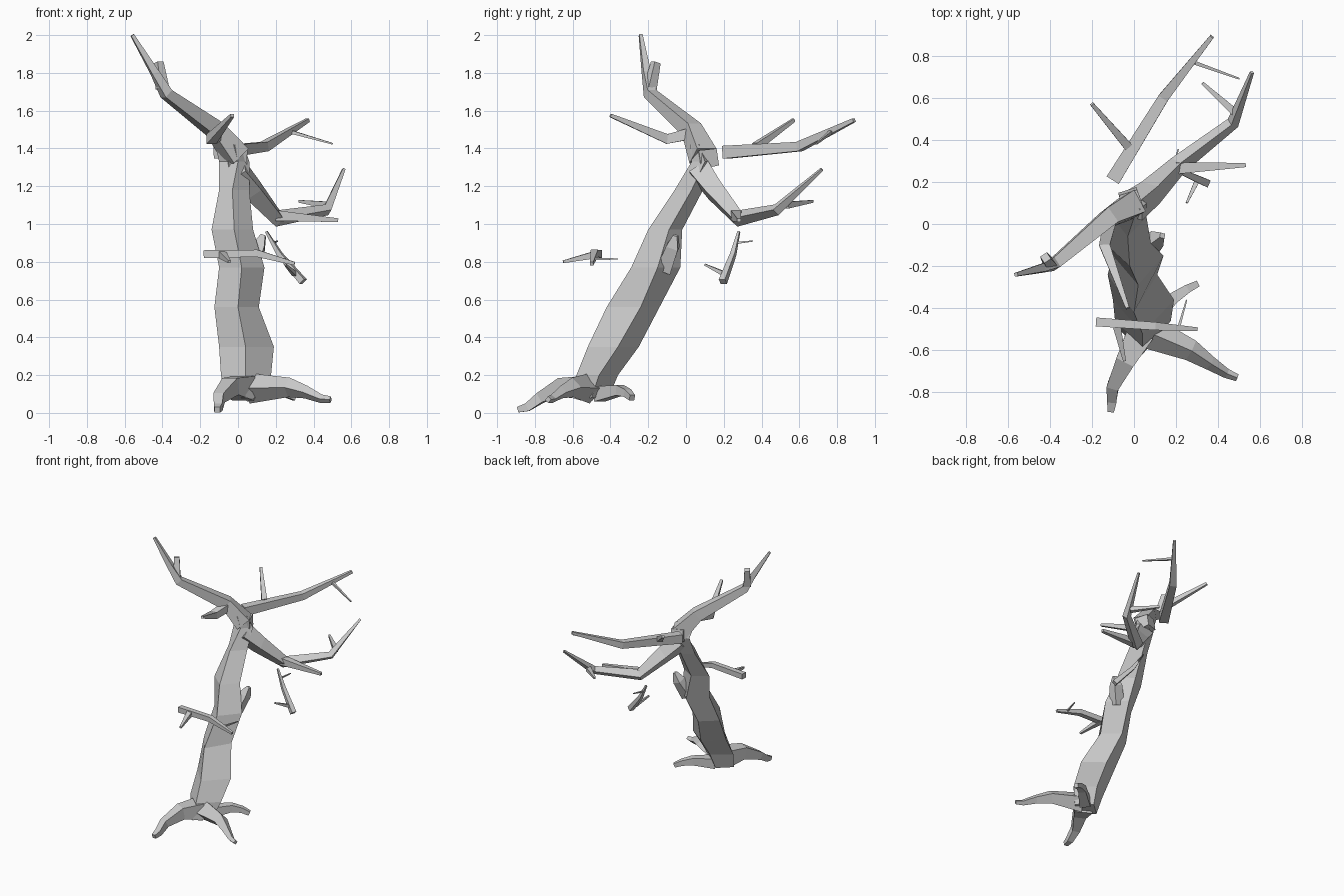
import bpy, bmesh
from mathutils import Vector


def loft(name, rings):
    """Skin a stack of equal-sided rings and cap both ends."""
    bm = bmesh.new()
    loops = [[bm.verts.new(p) for p in ring] for ring in rings]
    n = len(loops[0])
    for a, b in zip(loops, loops[1:]):
        for i in range(n):
            j = (i + 1) % n
            bm.faces.new((a[i], a[j], b[j], b[i]))
    bm.faces.new(loops[0][::-1])
    bm.faces.new(loops[-1])
    bmesh.ops.recalc_face_normals(bm, faces=bm.faces)
    mesh = bpy.data.meshes.new(name)
    bm.to_mesh(mesh)
    bm.free()
    obj = bpy.data.objects.new(name, mesh)
    bpy.context.collection.objects.link(obj)
    return obj


def limb(name, *path, diamond=False):
    """Four-sided tapering limb; each path point is (x, y, z, half width)."""
    pts = [Vector(p[:3]) for p in path]
    rings = []
    for i, p in enumerate(pts):
        before = (p - pts[i - 1]).normalized() if i else Vector()
        after = (pts[i + 1] - p).normalized() if i < len(pts) - 1 else Vector()
        d = (before + after).normalized()
        side = d.cross(Vector((0, 0, 1))).normalized()
        up = side.cross(d)
        r = path[i][3]
        if diamond:
            k = r * 1.15
            corners = [(k, 0), (0, k), (-k, 0), (0, -k)]
        else:
            corners = [(r, r), (-r, r), (-r, -r), (r, -r)]
        rings.append([p + side * a + up * b for a, b in corners])
    return loft(name, rings)


# Leaning trunk: z, left x, front x, right x, front y, side y, back y
trunk = [
    (0.08, -0.07, 0.04, 0.13, -0.62, -0.50, -0.41),
    (0.20, -0.09, 0.04, 0.175, -0.58, -0.46, -0.36),
    (0.35, -0.10, 0.04, 0.19, -0.52, -0.36, -0.25),
    (0.56, -0.125, 0.00, 0.11, -0.42, -0.24, -0.14),
    (0.77, -0.10, 0.02, 0.14, -0.29, -0.15, -0.03),
    (0.97, -0.14, -0.02, 0.08, -0.20, -0.09, -0.02),
    (1.18, -0.10, -0.03, 0.06, -0.06, 0.03, 0.09),
    (1.33, -0.10, 0.00, 0.06, 0.03, 0.10, 0.15),
    (1.42, -0.12, -0.02, 0.03, 0.02, 0.07, 0.11),
]
loft("trunk", [[(xl, ys, z), (xf, yf, z), (xr, ys, z), ((xl + xr) / 2, yb, z)]
               for z, xl, xf, xr, yf, ys, yb in trunk])

# Broken stubs on the trunk
limb("trunk_stub", (0.06, -0.12, 0.76, 0.05), (0.11, -0.07, 0.88, 0.04),
     (0.135, -0.055, 0.94, 0.015), diamond=True)
limb("crown_stub", (0.0, 0.06, 1.34, 0.05), (-0.03, 0.155, 1.355, 0.045))

# Roots
limb("front_root", (0.03, -0.52, 0.13, 0.065), (-0.04, -0.65, 0.14, 0.045),
     (-0.10, -0.77, 0.08, 0.028), (-0.105, -0.84, 0.03, 0.022),
     (-0.11, -0.89, 0.017, 0.015))
limb("right_root", (0.06, -0.51, 0.13, 0.07), (0.27, -0.60, 0.135, 0.045),
     (0.36, -0.66, 0.11, 0.03), (0.44, -0.71, 0.075, 0.02),
     (0.49, -0.73, 0.07, 0.015), diamond=True)
limb("back_root", (0.07, -0.46, 0.10, 0.04), (0.19, -0.35, 0.12, 0.027),
     (0.25, -0.31, 0.105, 0.02), (0.30, -0.285, 0.08, 0.015))

# Left branch with fork and side branch
limb("left_branch", (-0.01, 0.09, 1.36, 0.058), (-0.12, 0.03, 1.50, 0.042),
     (-0.38, -0.19, 1.69, 0.027), (-0.44, -0.21, 1.80, 0.02),
     (-0.56, -0.24, 2.0, 0.009))
limb("left_fork", (-0.40, -0.19, 1.72, 0.026), (-0.42, -0.16, 1.855, 0.019))
limb("left_side_branch", (-0.11, 0.03, 1.48, 0.03), (-0.14, -0.10, 1.45, 0.026),
     (-0.03, -0.40, 1.575, 0.009))

# Right branch with twigs
limb("right_branch", (-0.01, 0.08, 1.28, 0.07), (0.08, 0.15, 1.18, 0.058),
     (0.21, 0.28, 1.03, 0.04), (0.47, 0.48, 1.075, 0.027),
     (0.56, 0.72, 1.29, 0.009), diamond=True)
limb("right_twig_low", (0.20, 0.265, 1.045, 0.028), (0.53, 0.28, 1.02, 0.01))
limb("right_twig_high", (0.48, 0.53, 1.10, 0.018), (0.325, 0.67, 1.12, 0.007))

# Back branch with twigs
limb("back_branch", (-0.10, 0.21, 1.38, 0.034), (0.14, 0.60, 1.41, 0.025),
     (0.37, 0.89, 1.55, 0.01))
limb("back_twig_left", (-0.03, 0.37, 1.41, 0.02), (-0.20, 0.57, 1.55, 0.009))
limb("back_twig_right", (0.29, 0.765, 1.485, 0.009), (0.50, 0.69, 1.425, 0.004))

# Loose front branch with twigs
limb("front_branch", (-0.18, -0.465, 0.84, 0.021), (0.10, -0.485, 0.845, 0.019),
     (0.30, -0.50, 0.79, 0.009))
limb("front_twig_left", (-0.085, -0.47, 0.84, 0.02), (-0.045, -0.65, 0.80, 0.007))
limb("front_twig_right", (0.21, -0.50, 0.815, 0.007), (0.25, -0.36, 0.815, 0.003))

# Loose low branch with twigs
limb("low_branch", (0.345, 0.195, 0.695, 0.018), (0.22, 0.25, 0.84, 0.013),
     (0.15, 0.28, 0.96, 0.006))
limb("low_twig_front", (0.30, 0.205, 0.735, 0.012), (0.25, 0.10, 0.785, 0.005))
limb("low_twig_back", (0.185, 0.265, 0.90, 0.006), (0.21, 0.355, 0.91, 0.003))
